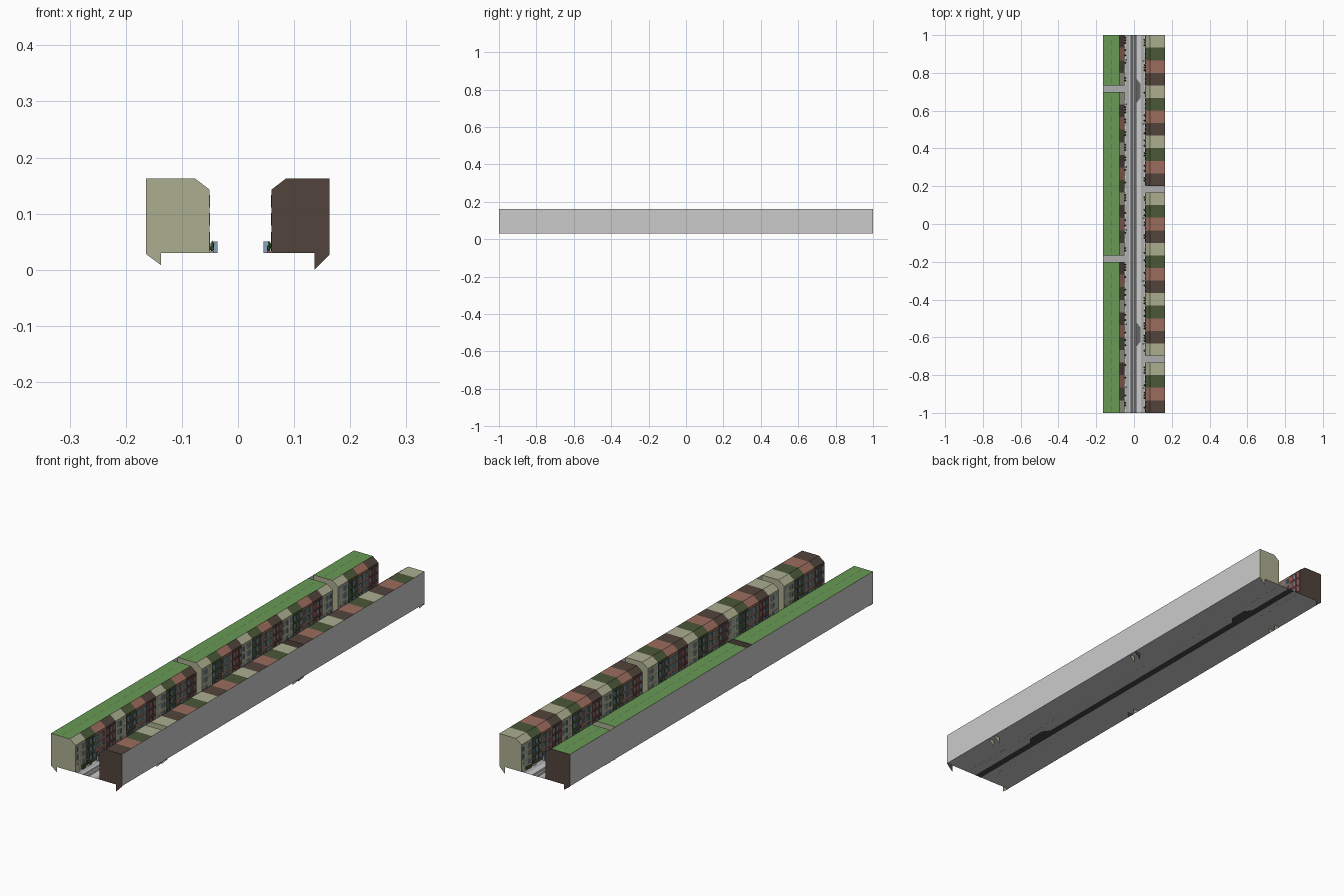
import bpy, bmesh, random
from mathutils import Vector, Matrix

if "Cube" in bpy.data.objects:
    bpy.data.objects.remove(bpy.data.objects["Cube"])

random.seed(4)
COLORS = {
    "khaki": (.41, .42, .28), "olive": (.07, .095, .04), "terracotta": (.33, .15, .11),
    "brown": (.085, .058, .045), "grass": (.14, .32, .09), "grass_dark": (.07, .17, .05),
    "red": (.30, .03, .03), "frame_dark": (.03, .03, .03), "cream": (.6, .58, .48),
    "teal": (.04, .14, .13), "glass": (.16, .24, .28), "leaf": (.05, .16, .03),
    "pot": (.3, .13, .06), "asphalt": (.13, .13, .13), "road_dark": (.06, .06, .06),
    "paving": (.42, .42, .42), "kerb": (.55, .55, .55), "bin_blue": (.25, .36, .5)}
mats = {}
for n, c in COLORS.items():
    mats[n] = bpy.data.materials.new(n)
    mats[n].diffuse_color = (*c, 1)


class Part:
    """Collects faces for one named object."""
    def __init__(self, name):
        self.name, self.bm, self.slots = name, bmesh.new(), []

    def slot(self, mat):
        if mat not in self.slots:
            self.slots.append(mat)
        return self.slots.index(mat)

    def poly(self, pts, mat, out):
        f = self.bm.faces.new([self.bm.verts.new(p) for p in pts])
        f.material_index = self.slot(mat)
        f.normal_update()
        if f.normal.dot(Vector(out)) < 0:
            f.normal_flip()

    def box(self, x, y, z, sx, sy, sz, mat):
        m = Matrix.Translation((x, y, z)) @ Matrix.Diagonal((sx, sy, sz, 1))
        r = bmesh.ops.create_cube(self.bm, size=1, matrix=m)
        self.paint(r, mat)

    def ball(self, x, y, z, r, h, mat):
        m = Matrix.Translation((x, y, z)) @ Matrix.Diagonal((r, r, h, 1))
        self.paint(bmesh.ops.create_icosphere(self.bm, subdivisions=1, radius=1, matrix=m), mat)

    def paint(self, r, mat):
        i = self.slot(mat)
        for f in {f for v in r["verts"] for f in v.link_faces}:
            f.material_index = i

    def rect(self, x0, x1, y0, y1, z, mat):
        self.poly([(x0, y0, z), (x1, y0, z), (x1, y1, z), (x0, y1, z)], mat, (0, 0, 1))

    def finish(self):
        me = bpy.data.meshes.new(self.name)
        self.bm.to_mesh(me)
        self.bm.free()
        for s in self.slots:
            me.materials.append(mats.get(s))
        bpy.context.collection.objects.link(bpy.data.objects.new(self.name, me))


G, EAVE, TOP = .03, .143, .163       # ground, eave and roof heights
ALLEY = .035
W = (2 - 2 * ALLEY) / 29             # house width
PATTERN = ["khaki", "olive", "terracotta", "brown"]
TRIMS = ["cream", "frame_dark", "teal", "red"]


def build_row(side, s, front, ridge, back, spike_x, spike_z, corner_z):
    """One terrace; s=+1 is the right row, s=-1 the left row turned half round."""
    shells, ends = Part(side + "_house_shells"), Part(side + "_end_walls")
    windows, doors = Part(side + "_windows"), Part(side + "_doors_and_steps")
    plants, rear = Part(side + "_shrubs"), Part(side + "_rear_wall")
    alleys = Part(side + "_alley_paving")
    roof = Part(side + "_grass_roof") if s < 0 else None
    prof = [(front, G), (front, EAVE), (ridge, TOP), (back, TOP)]
    gable = prof + [(back, corner_z), (spike_x, spike_z), (spike_x, G)]

    def end_wall(y, mat, d):
        ends.poly([(s * x, y, z) for x, z in gable], mat, (0, d, 0))

    t = 0.0
    for block, count in enumerate((12, 13, 4)):
        y_start = s * (1 - t)
        for i in range(count):
            color, trim = PATTERN[i % 4], TRIMS[i % 4]
            ya, yb = s * (1 - t), s * (1 - t - W)
            yc = (ya + yb) / 2
            if i == 0:
                end_wall(ya, color, s)
            if i == count - 1:
                end_wall(yb, color, -s)
            # front wall, roof slope and flat roof
            for (xa, za), (xb, zb) in zip(prof, prof[1:]):
                shells.poly([(s * xa, ya, za), (s * xa, yb, za), (s * xb, yb, zb),
                             (s * xb, ya, zb)], color, (-s, 0, 1))
            # window grid with the door in the ground floor
            fx = s * front
            for fl, zc in enumerate((.056, .090, .122)):
                for k in (-1, 0, 1):
                    yk = yc + k * .021
                    if fl == 0 and k == s:
                        doors.box(fx, yk, G + .016, .002, .013, .032, trim)
                        doors.box(fx, yk, G + .027, .0026, .009, .006, "glass")
                        doors.box(fx - s * .004, yk, G + .0015, .008, .016, .003, "kerb")
                        continue
                    windows.box(fx, yk, zc, .0016, .015, .023, trim)
                    for q in (-1, 1):
                        windows.box(fx, yk + q * .0033, zc, .0024, .005, .019, "glass")
            # planted front strip
            for k in (-.020, -.006, .008):
                if random.random() < .6:
                    h = random.uniform(.005, .010)
                    px, py = fx - s * .005, yc - s * k * -1
                    plants.box(px, py, G + .002, .006, .008, .004, "pot")
                    plants.ball(px, py, G + .004 + h * .8, .0042, h, "leaf")
            if i % 5 == 2:
                doors.box(fx - s * .010, yc + s * .031, G + .01, .009, .008, .02, "bin_blue")
            t += W
        if roof:
            y_end = s * (1 - t)
            roof.rect(s * back, s * ridge, y_start, y_end, TOP + .0006, "grass")
            n = int(abs(y_end - y_start) / .05)
            for k in range(n):
                yk = y_start - s * (k + .5) * .05
                roof.rect(s * .122, s * .119, yk - .016, yk + .016, TOP + .001, "grass_dark")
        if block < 2:
            y0, y1 = s * (1 - t), s * (1 - t - ALLEY)
            alleys.rect(s * front, s * back, y0, y1, G + .0005, "paving")
            t += ALLEY
    # continuous plain wall behind the terrace
    b = s * back
    rear.poly([(b, -1, G), (b, 1, G), (b, 1, TOP), (b, -1, TOP)], "plain", (s, 0, 0))
    for p in (shells, ends, windows, doors, plants, rear, alleys, roof):
        if p:
            p.finish()


build_row("right", 1, .060, .086, .163, .136, 0.0, .027)
build_row("left", -1, .051, .077, .164, .137, .008, .028)

# ground sheet, pavements, roadway and lay-bys
ground = Part("ground")
ground.rect(-.164, .163, -1, 1, G, "plain")
ground.finish()
road = Part("roadway")
road.rect(-.018, .012, -1, 1, G + .0006, "asphalt")
road.rect(-.004, -.002, -1, 1, G + .0009, "kerb")
for x in (-.018, .012):
    road.rect(x - .001, x + .001, -1, 1, G + .0009, "road_dark")
road.finish()
bays = Part("parking_bays")
for yc in (.705, -.585):
    bays.poly([(.012, yc - .065, G + .0008), (.034, yc - .038, G + .0008),
               (.034, yc + .038, G + .0008), (.012, yc + .065, G + .0008)],
              "asphalt", (0, 0, 1))
bays.finish()
under = Part("road_underside")
under.rect(-.018, .012, -1, 1, G - .0006, "road_dark")
for yc in (.705, -.585):
    under.poly([(.012, yc - .065, G - .0008), (.034, yc - .038, G - .0008),
                (.034, yc + .038, G - .0008), (.012, yc + .065, G - .0008)],
               "road_dark", (0, 0, -1))
under.finish()
pave = Part("pavements")
for x0, x1 in ((-.051, -.026), (.036, .060)):
    pave.rect(x0, x1, -1, 1, G + .0004, "paving")
pave.finish()

for m in bpy.data.materials:
    if m.users and not m.is_grease_pencil:
        m.use_nodes = True
        m.node_tree.nodes["Principled BSDF"].inputs["Base Color"].default_value = m.diffuse_color
